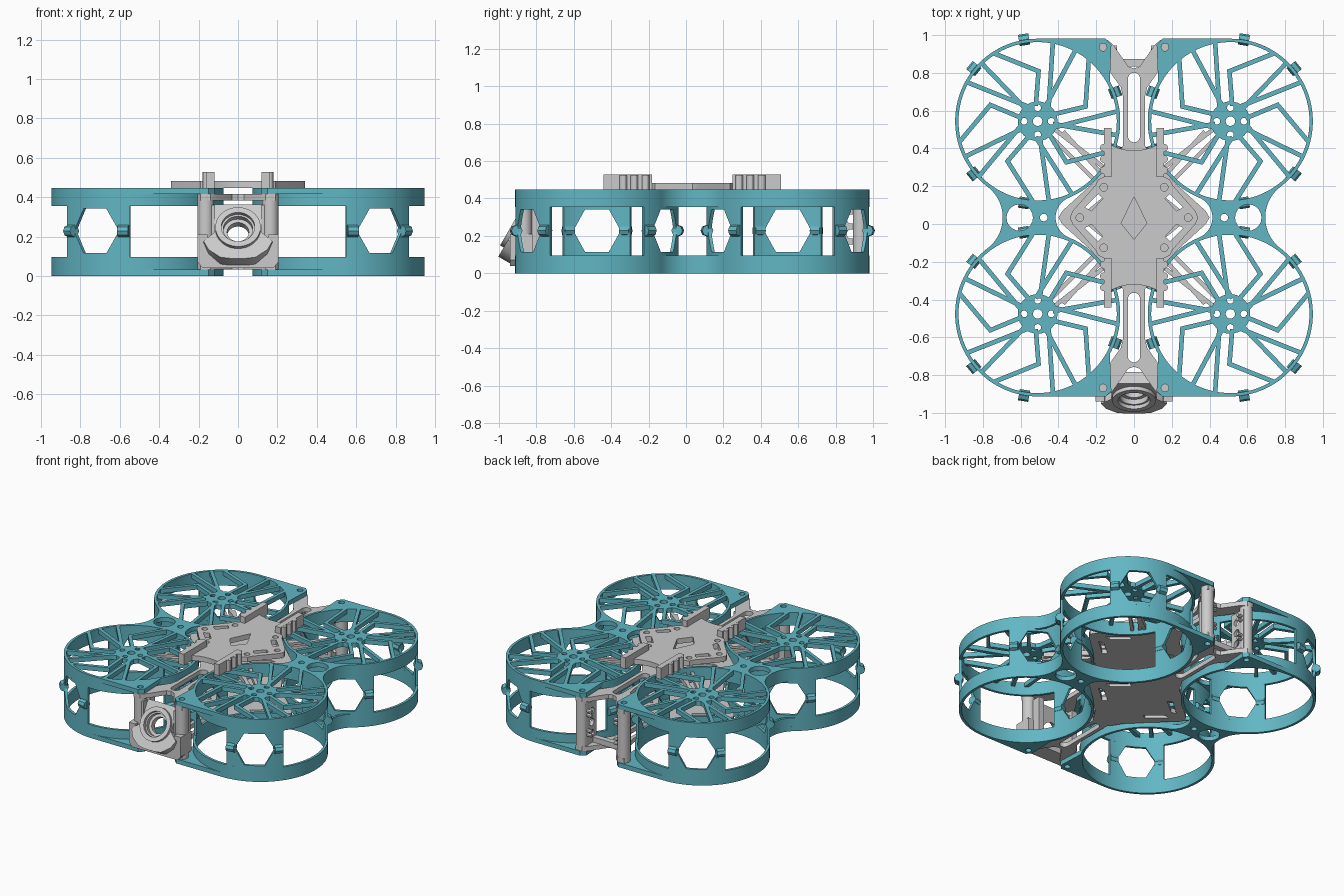
import bpy, bmesh
from math import sin, cos, radians, pi, atan2, hypot
from mathutils import Matrix, Vector

if "Cube" in bpy.data.objects:
    bpy.data.objects.remove(bpy.data.objects["Cube"])

CY = 0.034            # y of the frame's symmetry centre
H, R, T = 0.51, 0.437, 0.018   # duct centre offset, duct radius, wall thickness
TOP, TH = 0.447, 0.032         # frame height, plate thickness

teal = bpy.data.materials.new("teal")
teal.diffuse_color = (0.12, 0.47, 0.55, 1)
teal.use_nodes = True
teal.node_tree.nodes["Principled BSDF"].inputs["Base Color"].default_value = teal.diffuse_color


def finish(name, bm, mirror="", colour=None, matrix=None):
    bmesh.ops.remove_doubles(bm, verts=bm.verts, dist=1e-5)
    bmesh.ops.recalc_face_normals(bm, faces=bm.faces)
    me = bpy.data.meshes.new(name)
    bm.to_mesh(me)
    bm.free()
    ob = bpy.data.objects.new(name, me)
    bpy.context.collection.objects.link(ob)
    ob.matrix_world = matrix or Matrix.Translation((0, CY, 0))
    if colour:
        me.materials.append(colour)
    if mirror:
        m = ob.modifiers.new("Mirror", 'MIRROR')
        m.use_axis = ("x" in mirror, "y" in mirror, False)
        m.use_mirror_merge = False
    bpy.ops.object.select_all(action='DESELECT')
    ob.select_set(True)
    bpy.context.view_layer.objects.active = ob
    bpy.ops.object.shade_smooth_by_angle(angle=radians(30))
    return ob


def arc(cx, cy, r, a0, a1, n=24):
    return [(cx + r * cos(radians(a0 + (a1 - a0) * i / n)),
             cy + r * sin(radians(a0 + (a1 - a0) * i / n))) for i in range(n + 1)]


def circle(cx, cy, r, n=20):
    return arc(cx, cy, r, 0, 360, n)[:-1]


def sym(q):
    """Right-half outline (top to bottom) mirrored to a closed loop."""
    return q + [(-x, y) for x, y in reversed(q) if abs(x) > 1e-6]


def quad(q):
    """One quadrant (from top to side) mirrored to a full outline."""
    return sym(q + [(x, -y) for x, y in reversed(q) if abs(y) > 1e-6])


def plate(name, loops, z0, z1, mirror="", colour=None, matrix=None):
    """Flat plate from an outline and hole loops."""
    cu = bpy.data.curves.new(name, 'CURVE')
    cu.dimensions, cu.fill_mode, cu.extrude = '2D', 'BOTH', (z1 - z0) / 2
    for loop in loops:
        s = cu.splines.new('POLY')
        s.points.add(len(loop) - 1)
        for p, (x, y) in zip(s.points, loop):
            p.co = (x, y, 0, 1)
        s.use_cyclic_u = True
    tmp = bpy.data.objects.new(name + "_tmp", cu)
    bpy.context.collection.objects.link(tmp)
    me = bpy.data.meshes.new_from_object(tmp.evaluated_get(bpy.context.evaluated_depsgraph_get()))
    bpy.data.objects.remove(tmp)
    bm = bmesh.new()
    bm.from_mesh(me)
    bmesh.ops.translate(bm, verts=bm.verts, vec=(0, 0, (z0 + z1) / 2))
    return finish(name, bm, mirror, colour, matrix)


def wall(bm, c, ri, ro, cols, closed=False):
    """Curved wall; cols are (angle, z low, z high)."""
    rows = []
    for a, z0, z1 in cols:
        d = (cos(radians(a)), sin(radians(a)))
        rows.append([bm.verts.new((c[0] + r * d[0], c[1] + r * d[1], z))
                     for r, z in ((ri, z0), (ro, z0), (ro, z1), (ri, z1))])
    for A, B in zip(rows, rows[1:] + rows[:1] if closed else rows[1:]):
        for i in range(4):
            bm.faces.new((A[i], A[(i + 1) % 4], B[(i + 1) % 4], B[i]))
    if not closed:
        bm.faces.new(rows[0])
        bm.faces.new(rows[-1])


def box(bm, x0, x1, y0, y1, z0, z1):
    m = Matrix.Translation(((x0 + x1) / 2, (y0 + y1) / 2, (z0 + z1) / 2))
    bmesh.ops.create_cube(bm, size=1, matrix=m @ Matrix.Diagonal((x1 - x0, y1 - y0, z1 - z0, 1)))


def bar(bm, p, q, w, z0, z1):
    L, a = hypot(q[0] - p[0], q[1] - p[1]), atan2(q[1] - p[1], q[0] - p[0])
    m = Matrix.Translation(((p[0] + q[0]) / 2, (p[1] + q[1]) / 2, (z0 + z1) / 2))
    bmesh.ops.create_cube(bm, size=1, matrix=m @ Matrix.Rotation(a, 4, 'Z')
                          @ Matrix.Diagonal((L + w * 0.7, w, z1 - z0, 1)))


def cyl(bm, loc, r, depth, n=24, rot=None):
    bmesh.ops.create_cone(bm, cap_ends=True, segments=n, radius1=r, radius2=r, depth=depth,
                          matrix=Matrix.Translation(loc) @ (rot or Matrix()))


hub = (H, H)
levels = (("upper", TOP - TH, TOP, 0.355, TOP), ("lower", 0, TH, 0, 0.095))

# Duct bands, corner plates and side bridges at both levels
for lv, p0, p1, b0, b1 in levels:
    bm = bmesh.new()
    wall(bm, hub, R - T, R, [(i * 3.75, b0, b1) for i in range(96)], True)
    wall(bm, (0.90, 0), 0.205, 0.222, [(126 + i * 4.5, b0, b1) for i in range(13)])
    finish(lv + "_duct_bands", bm, "xy", teal)
    corner = [(H, H + R), (0.15, H + R), (0.12, H + R - 0.03)] + arc(H, H, R - T / 2, 153, 90)
    plate(lv + "_corner_plate", [corner, circle(0.164, 0.902, 0.02)], p0, p1, "xy", teal)
    bridge = (arc(0.90, 0, 0.205, 127.4, 232.6) + arc(H, -H, R - 0.005, 52.6, 112.3)
              + arc(0.301, 0, 0.114, -67.7, 67.7) + arc(H, H, R - 0.005, 247.7, 307.4))
    plate(lv + "_side_bridge", [bridge, circle(0.605, 0, 0.07), circle(0.478, 0, 0.02)],
          p0, p1, "x", teal)

# Hexagon-window panels joining the bands, with clips
bm = bmesh.new()
for mid in (60, 180, 300):
    for s in (-1, 1):
        wall(bm, hub, R - T, R, [(mid + s * a, 0.09, 0.36) for a in (17.5, 20, 22.5, 25)])
        a = radians(mid + s * 20.5)
        rot = Matrix.Rotation(a, 4, 'Z') @ Matrix.Rotation(pi / 2, 4, 'X')
        cyl(bm, (H + 0.438 * cos(a), H + 0.438 * sin(a), 0.228), 0.03, 0.055, 8, rot)
    for up in (0, 1):
        cols = []
        for i in range(-6, 7):
            h = 0.113 * min(1, (6 - abs(i)) / 3)
            cols.append((mid + i * 17.5 / 6,) + ((0.228 + h, 0.36) if up else (0.09, 0.228 - h)))
        wall(bm, hub, R - T, R, cols)
finish("hexagon_panels", bm, "xy", teal)

# Motor hubs and their straight and bent spokes
holes = [circle(H + 0.072 * cos(k * pi / 2), H + 0.072 * sin(k * pi / 2), 0.018, 14) for k in range(4)]
plate("motor_hubs", [circle(H, H, 0.105, 32), circle(H, H, 0.025)] + holes, TOP - TH, TOP, "xy", teal)
bm = bmesh.new()
for k in range(5):
    def pol(r, a):
        a = radians(180 - a - 72 * k)
        return (H + r * cos(a), H + r * sin(a))
    for p, q in (((0.09, 62), (0.42, 62)), ((0.09, 24), (0.265, 17)), ((0.265, 17), (0.42, 50)),
                 ((0.09, 50), (0.42, 79))):
        bar(bm, pol(*p), pol(*q), 0.024, TOP - TH, TOP)
finish("duct_spokes", bm, "xy", teal)

# Long inner plates with slots, one under the top and one above the bottom
outline = quad([(0, 0.79), (0.03, 0.80), (0.11, 0.915), (0.14, 0.94), (0.19, 0.94), (0.205, 0.90),
                (0.12, 0.76), (0.07, 0.69), (0.058, 0.64), (0.058, 0.38), (0.13, 0.27), (0.19, 0.23),
                (0.22, 0.18), (0.38, 0.035), (0.40, 0.0)])
cuts = [circle(s * 0.164, t * 0.902, 0.018) for s in (-1, 1) for t in (-1, 1)]
cuts += [arc(0, t * 0.735, 0.032, 0, t * 180, 10) + arc(0, t * 0.43, 0.032, t * 180, t * 360, 10)
         for t in (-1, 1)]
cuts += [[(s * x, t * y) for x, y in ((0.18, 0.14), (0.30, 0.035), (0.26, 0.03), (0.15, 0.12))]
         for s in (-1, 1) for t in (-1, 1)]
plate("upper_inner_plate", [outline] + cuts, TOP - 2 * TH, TOP - TH)
plate("lower_inner_plate", [outline] + cuts, TH, 2 * TH)

# Diagonal struts to the motor hubs
bm = bmesh.new()
for p, q in (((0.20, 0.19), (0.43, 0.42)), ((0.14, 0.25), (0.41, 0.46)), ((0.17, 0.23), (0.37, 0.45))):
    bar(bm, p, q, 0.022, TOP - 2 * TH, TOP - TH)
finish("motor_struts", bm, "xy")

# Top centre plate with kite window, screw holes and slits
top = quad(arc(0, 0.62, 0.265, 270, 297, 6) + [(0.16, 0.375), (0.16, 0.215), (0.19, 0.20), (0.205, 0.17),
           (0.325, 0.035), (0.34, 0.0)])
cuts = [[(0, 0.11), (0.068, -0.03), (0, -0.115), (-0.068, -0.03)]]
cuts += [circle(s * 0.16, t * 0.16, 0.02) for s in (-1, 1) for t in (-1, 1)]
cuts += [circle(s * 0.287, 0, 0.02) for s in (-1, 1)]
cuts += [[(s * x, t * y) for x, y in ((0.19, 0.125), (0.26, 0.055), (0.225, 0.035), (0.165, 0.10))]
         for s in (-1, 1) for t in (-1, 1)]
plate("top_centre_plate", [top] + cuts, TOP, 0.483)

# Raised rails with side ribs
bm = bmesh.new()
box(bm, 0.12, 0.16, 0.215, 0.475, TOP, 0.527)
for y in (0.25, 0.31, 0.37):
    cyl(bm, (0.16, y, 0.487), 0.02, 0.079, 12)
finish("top_rails", bm, "xy")

# Corner posts
bm = bmesh.new()
cyl(bm, (0.164, 0.90, 0.223), 0.042, 0.39)
finish("corner_posts", bm, "xy")

# Rear bracket: side cheeks, cross bars and pins
cheek = [(0.06, 0.80), (0.36, 0.80), (0.36, 0.92), (0.06, 0.92)]
face = Matrix(((0, 0, 1, 0), (0, 1, 0, CY), (1, 0, 0, 0), (0, 0, 0, 1)))
plate("rear_bracket_cheeks", [cheek] + [circle(z, 0.85, 0.025) for z in (0.13, 0.21, 0.29)],
      0.125, 0.15).matrix_world = face
for ob in [bpy.data.objects["rear_bracket_cheeks"]]:
    ob.modifiers.new("Mirror", 'MIRROR').use_axis = (False, False, True)
bm = bmesh.new()
box(bm, -0.14, 0.14, 0.80, 0.84, 0.06, 0.10)
for s in (-1, 1):
    for z in (0.14, 0.17, 0.28, 0.31):
        cyl(bm, (s * 0.115, 0.90, z), 0.012, 0.05, 12, Matrix.Rotation(pi / 2, 4, 'Y'))
finish("rear_bracket_bar", bm)

# Tilted camera mount with lens ring, and the cradle that holds it
tilt = Matrix.Translation((0, -0.90, 0.228)) @ Matrix.Rotation(radians(60), 4, 'X')
body = sym([(0.12, 0.145), (0.12, -0.02), (0.175, -0.07), (0.15, -0.12), (0.09, -0.165), (0.04, -0.172)])
plate("camera_body", [body, circle(0, 0, 0.075, 40)], -0.05, 0.02, matrix=tilt)
plate("lens_ring", [circle(0, 0, 0.115, 48), circle(0, 0, 0.085, 48)], 0.02, 0.042, matrix=tilt)
plate("lens_seat", [circle(0, 0, 0.08, 40), circle(0, 0, 0.055, 40)], -0.05, -0.01, matrix=tilt)
stand = Matrix.Translation((0, -0.88, 0)) @ Matrix.Rotation(pi / 2, 4, 'X')
cradle = sym([(0.20, 0.21), (0.20, 0.08), (0.17, 0.045)] + [(0.05, 0.045)])
notch = [(0.05, 0.085), (0.11, 0.10), (0.15, 0.15), (0.155, 0.21)]
loop = [(0.205, 0.21), (0.205, 0.07), (0.18, 0.04)] + [(-0.18, 0.04), (-0.205, 0.07), (-0.205, 0.21)]
loop += [(-x, y) for x, y in reversed(notch)] + notch
plate("camera_cradle", [loop], -0.06, 0.06, matrix=stand)
bm = bmesh.new()
box(bm, 0.118, 0.16, -0.93, -0.80, 0.10, 0.36)
finish("camera_side_arms", bm, "x")
